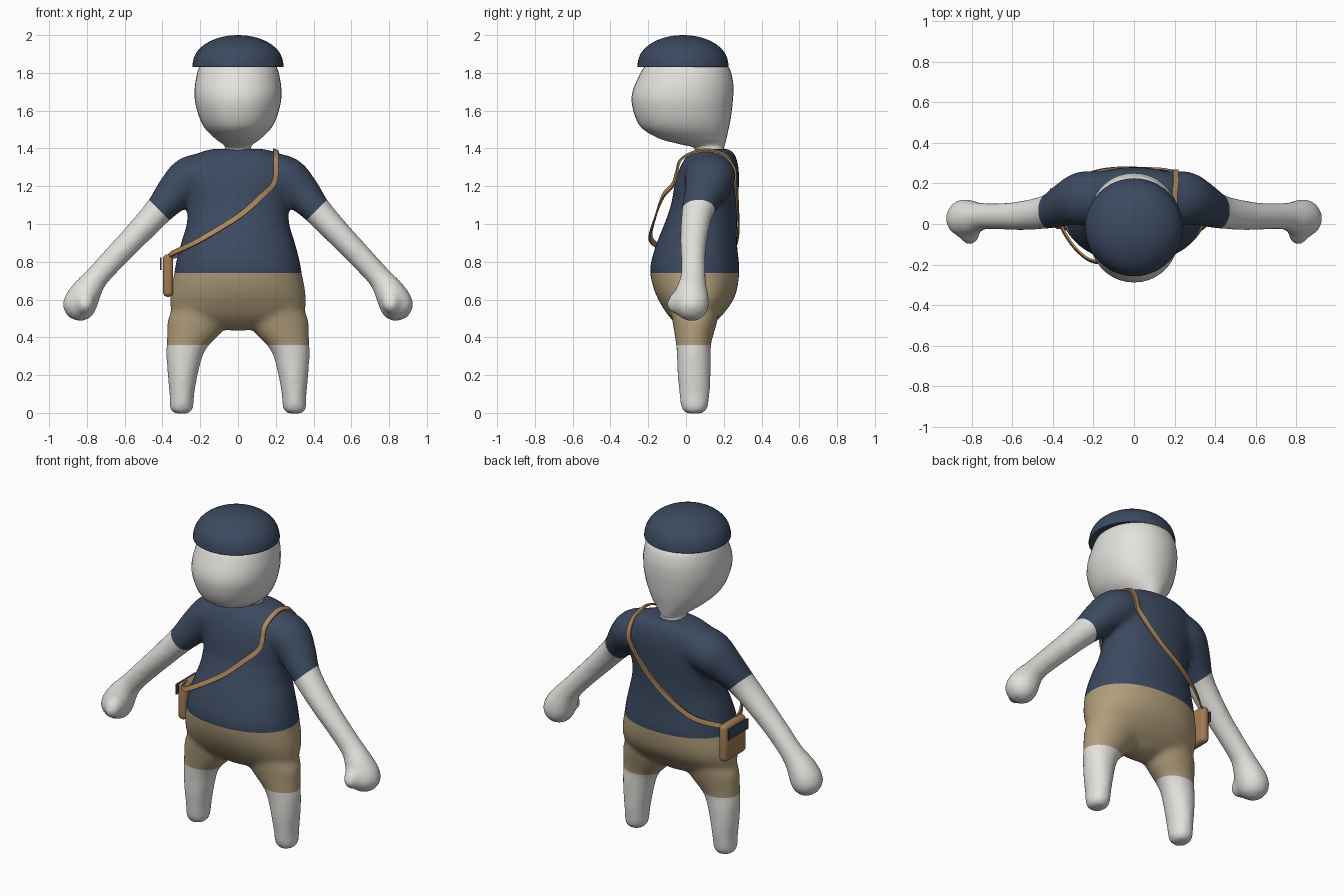
import bpy, bmesh, math
from mathutils import Vector
from mathutils.bvhtree import BVHTree

cube = bpy.data.objects.get("Cube")
if cube:
    bpy.data.objects.remove(cube, do_unlink=True)


def material(name, rgb):
    m = bpy.data.materials.new(name)
    m.use_nodes = True
    m.diffuse_color = (*rgb, 1)
    m.node_tree.nodes["Principled BSDF"].inputs["Base Color"].default_value = (*rgb, 1)
    return m


SKIN = material("pale skin", (0.77, 0.76, 0.73))
NAVY = material("navy cloth", (0.044, 0.067, 0.115))
TAN = material("tan cloth", (0.44, 0.34, 0.20))
LEATHER = material("brown leather", (0.37, 0.20, 0.09))
STRAP = material("light leather", (0.41, 0.24, 0.11))


def spline(rows, steps=5):
    """Catmull-Rom interpolation of equal-length rows."""
    out = []
    for i in range(len(rows) - 1):
        a, b, c, d = (rows[min(max(i + k, 0), len(rows) - 1)] for k in (-1, 0, 1, 2))
        for s in range(steps):
            t = s / steps
            out.append([q + t / 2 * (r - p + t * (2*p - 5*q + 4*r - w + t * (3*(q - r) + w - p)))
                        for p, q, r, w in zip(a, b, c, d)])
    return out + [list(rows[-1])]


def skin_rings(bm, rings):
    """Join matching vertex rings and cap both ends."""
    n = len(rings[0])
    for a, b in zip(rings, rings[1:]):
        for k in range(n):
            j = (k + 1) % n
            bm.faces.new((a[k], a[j], b[j], b[k]))
    bm.faces.new(rings[0][::-1])
    bm.faces.new(rings[-1])


def loft(bm, rows, follow=False, power=1.0, sides=40):
    """Rows are centre x, y, z, side radius, depth radius."""
    rows = spline(rows)
    pts = [Vector(r[:3]) for r in rows]
    rings = []
    for i, r in enumerate(rows):
        t = Vector((0, 0, 1))
        if follow:
            t = (pts[min(i + 1, len(pts) - 1)] - pts[max(i - 1, 0)]).normalized()
        u = Vector((0, 1, 0)).cross(t).normalized()
        v = t.cross(u)
        ring = []
        for k in range(sides):
            a = math.tau * k / sides
            c, s = (math.copysign(abs(f) ** power, f) for f in (math.cos(a), math.sin(a)))
            ring.append(bm.verts.new(pts[i] + u * c * max(r[3], .004) + v * s * max(r[4], .004)))
        rings.append(ring)
    skin_rings(bm, rings)


def profile(rows):
    """Rows are height, half width, front y, back y."""
    return [(0, (f + b) / 2, z, w, (b - f) / 2) for z, w, f, b in rows]


def finish(bm, name, *mats, smooth=True):
    bmesh.ops.recalc_face_normals(bm, faces=bm.faces)
    me = bpy.data.meshes.new(name)
    for m in mats:
        me.materials.append(m)
    bm.to_mesh(me)
    bm.free()
    ob = bpy.data.objects.new(name, me)
    bpy.context.collection.objects.link(ob)
    if smooth:
        bpy.ops.object.select_all(action='DESELECT')
        ob.select_set(True)
        bpy.context.view_layer.objects.active = ob
        bpy.ops.object.shade_smooth_by_angle(angle=math.radians(50))
    return ob


# Body: torso, legs and arms fused into one skin
bm = bmesh.new()
loft(bm, profile([
    (.435, .04, .01, .07), (.455, .13, -.03, .12), (.48, .24, -.06, .15), (.51, .33, -.09, .185),
    (.55, .356, -.118, .218), (.60, .36, -.147, .252), (.66, .354, -.172, .272), (.74, .338, -.19, .282),
    (.80, .328, -.185, .28), (.90, .302, -.155, .27), (1.0, .272, -.115, .27),
    (1.1, .268, -.08, .275), (1.2, .285, -.062, .28), (1.28, .29, -.04, .28),
    (1.34, .265, -.01, .27), (1.38, .20, .025, .25), (1.398, .13, .05, .225)]), power=.92)
for s in (1, -1):
    loft(bm, [(s * x, y, z, rx, ry) for x, y, z, rx, ry in (
        (.30, .045, -.004, .035, .04), (.30, .045, .02, .062, .068), (.297, .045, .1, .066, .081),
        (.293, .043, .2, .08, .088), (.283, .042, .3, .096, .091), (.265, .04, .36, .113, .093),
        (.235, .043, .42, .142, .105), (.21, .047, .49, .163, .12), (.21, .05, .56, .13, .13))])
    loft(bm, [(s * x, y, z, r, d) for x, y, z, r, d in (
        (.14, .125, 1.27, .11, .13), (.25, .125, 1.24, .12, .135), (.335, .098, 1.165, .102, .11),
        (.42, .062, 1.07, .078, .086), (.55, .042, .93, .068, .073), (.66, .038, .815, .064, .066),
        (.75, .038, .715, .064, .068), (.80, .03, .645, .08, .086), (.835, .028, .58, .09, .095),
        (.853, .025, .53, .078, .08), (.865, .022, .495, .035, .04))], follow=True)
    # Thumb bump
    loft(bm, [(s * x, y, z, r, r) for x, y, z, r in (
        (.80, .01, .64, .04), (.81, -.035, .60, .05), (.81, -.06, .565, .046),
        (.812, -.07, .53, .02))], follow=True)
raw = finish(bm, "body_rough", smooth=False)
mod = raw.modifiers.new("fuse", 'REMESH')
mod.mode = 'VOXEL'
mod.voxel_size = .014
mod = raw.modifiers.new("soften", 'SMOOTH')
mod.factor, mod.iterations = .5, 14
fused = bpy.data.meshes.new_from_object(raw.evaluated_get(bpy.context.evaluated_depsgraph_get()))
bpy.data.objects.remove(raw, do_unlink=True)
bm = bmesh.new()
bm.from_mesh(fused)
bpy.data.meshes.remove(fused)

# Clothing edges: shorts hem, waist and both sleeve ends
HEM, WAIST, SLEEVE = .36, .74, (.41, 1.066)
cuts = [((0, 0, HEM), (0, 0, 1)), ((0, 0, WAIST), (0, 0, 1))]
cuts += [((s * SLEEVE[0], 0, SLEEVE[1]), (s, 0, -1)) for s in (1, -1)]
for co, no in cuts:
    bmesh.ops.bisect_plane(bm, geom=bm.verts[:] + bm.edges[:] + bm.faces[:],
                           plane_co=co, plane_no=Vector(no).normalized(), dist=1e-5)
for f in bm.faces:
    c = f.calc_center_median()
    x = abs(c.x)
    past_sleeve = x - SLEEVE[0] > c.z - SLEEVE[1]
    on_arm = x > .42 or (x > .33 and c.z > .9)
    if c.z < HEM or (past_sleeve and on_arm):
        f.material_index = 0
    else:
        f.material_index = 1 if c.z > WAIST else 2
bm.normal_update()
surface = BVHTree.FromBMesh(bm)
finish(bm, "body", SKIN, NAVY, TAN)

# Head with neck
bm = bmesh.new()
loft(bm, profile([
    (1.34, .085, .04, .21), (1.40, .07, .045, .20), (1.422, .08, -.03, .207), (1.45, .118, -.135, .214),
    (1.50, .17, -.225, .225), (1.56, .203, -.266, .237), (1.64, .226, -.287, .247),
    (1.70, .23, -.283, .251), (1.76, .224, -.26, .248), (1.83, .205, -.222, .226),
    (1.87, .165, -.17, .17), (1.92, .05, -.05, .05)]), power=.95)
finish(bm, "head", SKIN)

# Cap: dome with a short straight rim
bm = bmesh.new()
dome = [(1.832, .23), (1.832, .241), (1.85, .24)]
dome += [(1.85 + .15 * math.sin(a), .238 * math.cos(a))
         for a in (math.radians(d) for d in range(10, 91, 10))]
loft(bm, [(0, -.016, z, r, r) for z, r in dome], sides=48)
finish(bm, "cap", NAVY)


# Shoulder bag and its outer plate
def box(name, mat, centre, size, bevel):
    b = bmesh.new()
    bmesh.ops.create_cube(b, size=1)
    for v in b.verts:
        v.co = Vector([c + p * d for c, p, d in zip(centre, v.co, size)])
    bmesh.ops.bevel(b, geom=b.edges[:], offset=bevel, segments=4, profile=.5, affect='EDGES')
    return finish(b, name, mat)


box("bag", LEATHER, (-.37, .08, .727), (.054, .21, .225), .024)
box("bag_plate", NAVY, (-.409, .08, .79), (.009, .19, .065), .003)

# Strap: flat band across the chest, over the shoulder and down the back
path = [Vector(p) for p in spline([
    (-.37, .04, .825), (-.345, -.04, .845), (-.27, -.14, .88), (-.175, -.188, .93),
    (.01, -.16, 1.045), (.127, -.12, 1.15), (.185, -.068, 1.21), (.2, -.05, 1.27),
    (.2, -.028, 1.34), (.2, .05, 1.382), (.2, .14, 1.388), (.203, .22, 1.34), (.19, .26, 1.22),
    (.05, .275, 1.06), (-.1, .275, .95), (-.23, .245, .87), (-.36, .16, .825)], 6)]
bm = bmesh.new()
rings = []
for i, p in enumerate(path):
    near, normal, _, _ = surface.find_nearest(p)
    if (p - near).dot(normal) < .005:
        p = near + normal * .005
    tangent = path[min(i + 1, len(path) - 1)] - path[max(i - 1, 0)]
    side = tangent.cross(normal).normalized()
    rings.append([bm.verts.new(p + side * a * .014 + normal * b * .005)
                  for a, b in ((-1, -1), (1, -1), (1, 1), (-1, 1))])
skin_rings(bm, rings)
finish(bm, "strap", STRAP)
